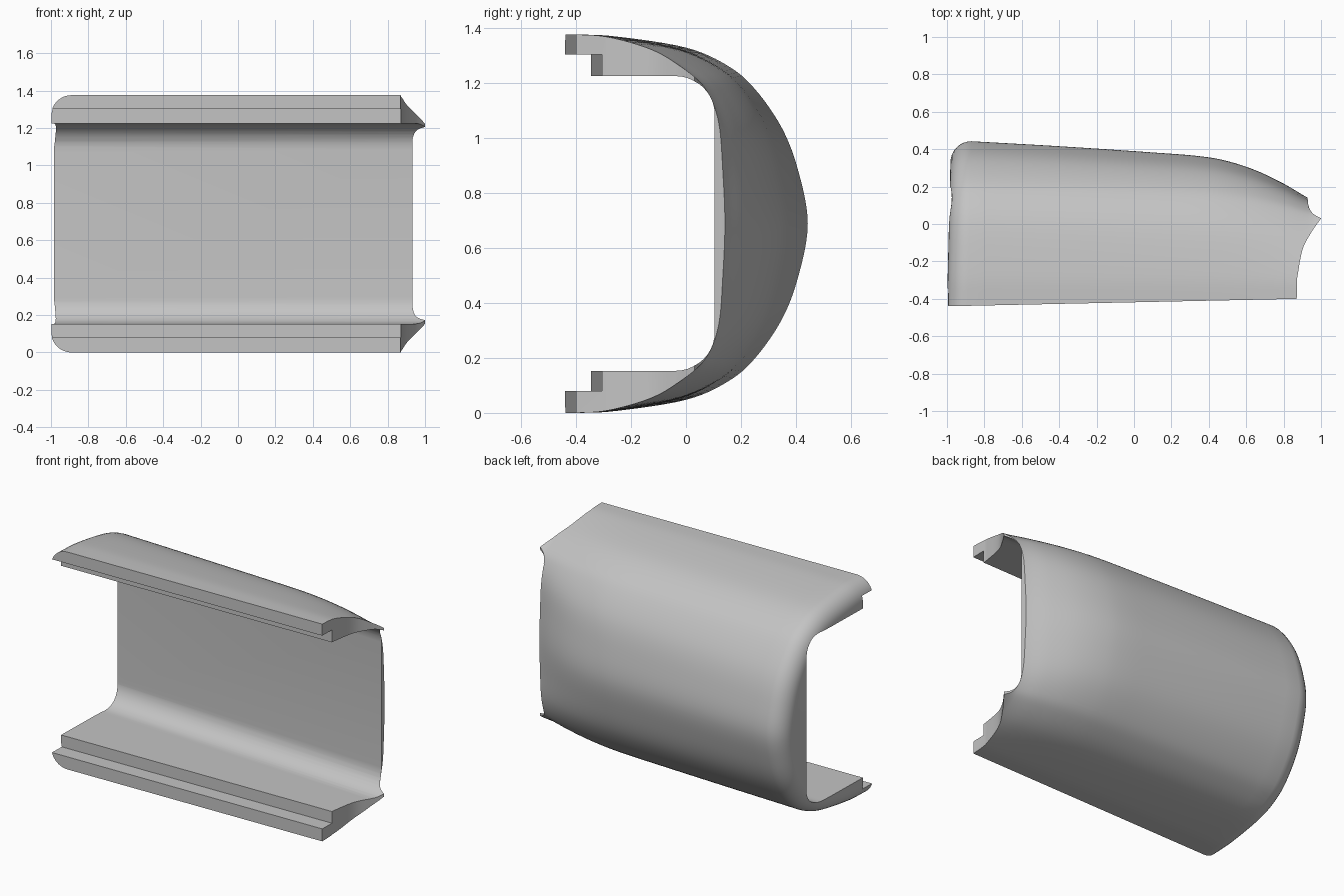
import bpy, bmesh, math
from mathutils import Vector

cube = bpy.data.objects.get("Cube")
if cube:
    bpy.data.objects.remove(cube)

MID = 0.6875  # height of the symmetry plane

grey = bpy.data.materials.new("plain grey")
grey.use_nodes = True
COLOUR = (0.55, 0.55, 0.55, 1)
grey.diffuse_color = COLOUR
grey.node_tree.nodes["Principled BSDF"].inputs["Base Color"].default_value = COLOUR


def smooth_path(points, steps):
    """Catmull-Rom curve through 2D points."""
    pts = [Vector(p) for p in points]
    pts = [2 * pts[0] - pts[1]] + pts + [2 * pts[-1] - pts[-2]]
    out = []
    for a, b, c, d in zip(pts, pts[1:], pts[2:], pts[3:]):
        for i in range(steps):
            t = i / steps
            out.append(0.5 * (2 * b + (c - a) * t + (2 * a - 5 * b + 4 * c - d) * t * t
                              + (3 * b - a - 3 * c + d) * t ** 3))
    return out + [pts[-2]]


def loft(name, rings):
    """Closed solid through rings that have equal point counts."""
    bm = bmesh.new()
    loops = [[bm.verts.new(p) for p in ring] for ring in rings]
    n = len(loops[0])
    for a, b in zip(loops, loops[1:]):
        for i in range(n):
            j = (i + 1) % n
            bm.faces.new((a[i], a[j], b[j], b[i]))
    bm.faces.new(loops[0])
    bm.faces.new(loops[-1])
    bmesh.ops.recalc_face_normals(bm, faces=bm.faces)
    mesh = bpy.data.meshes.new(name)
    bm.to_mesh(mesh)
    bm.free()
    mesh.materials.append(grey)
    obj = bpy.data.objects.new(name, mesh)
    bpy.context.collection.objects.link(obj)
    return obj


def apply_boolean(obj, cutter, operation):
    mod = obj.modifiers.new("cut", 'BOOLEAN')
    mod.operation, mod.object, mod.solver = operation, cutter, 'EXACT'
    bpy.context.view_layer.objects.active = obj
    bpy.ops.object.modifier_apply(modifier=mod.name)
    bpy.data.objects.remove(cutter)


# Half profiles (depth y, height above the symmetry plane)
body = [(-.6, MID), (-.4, MID), (-.25, .68), (0, .64), (.15, .575),
        (.25, .49), (.35, .345), (.41, .185), (.4425, 0)]
nose = [(-.6, MID), (-.4, MID), (-.27, .675), (-.1, .62), (.03, .54),
        (.085, .47), (.12, .36), (.133, .19), (.14, 0)]


def full_profile(half):
    return smooth_path(half + [(y, -z) for y, z in reversed(half[:-1])], 6)


body, nose = full_profile(body), full_profile(nose)


def section(x, blend, inset=0):
    pts = [a.lerp(b, blend) for a, b in zip(body, nose)]
    ring = []
    for i, p in enumerate(pts):
        if 0 < i < len(pts) - 1:
            tangent = (pts[i + 1] - pts[i - 1]).normalized()
        else:
            tangent = Vector((1 if i == 0 else -1, 0))
        y, z = p + inset * Vector((tangent.y, -tangent.x))
        skew = 0.024 * (y + 0.44) * (1 - x) / 2
        ring.append((x + skew, y, z + MID))
    return ring


# Outer shell: rounded at one end, tapering toward the other
R = 0.11
rings = []
for i in range(9):
    t = math.pi / 2 * i / 8
    rings.append(section(-1 + R * (1 - math.cos(t)), 0, R * (1 - math.sin(t))))
spine = smooth_path([(-.89, .4425), (-.4, .415), (.1, .382), (.35, .362), (.5, .335),
                     (.65, .286), (.8, .215), (.93, .14), (1.03, .10)], 5)
for x, back in spine[1:]:
    rings.append(section(x, min((.4425 - back) / .3025, 1.04)))
shell = loft("curved_shell", rings)

# Plan outline: slanted front edge and scooped end
plan = [Vector((-1.1, -.442)), Vector((.87, -.4))]
plan += smooth_path([(.872, -.29), (.9, -.14), (.945, -.05), (1, .03)], 6)
plan += smooth_path([(1, .03), (.958, .055), (.935, .09), (.928, .14)], 5)[1:]
plan += [Vector((.928, .6)), Vector((-1.1, .6))]
outline = loft("outline_cutter", [[(x, y, z) for x, y in plan] for z in (-.2, 1.6)])
apply_boolean(shell, outline, 'INTERSECT')


def channel_section(x, back, low, high, r):
    pts = [(x, -1, low)]
    for cz, start in ((low + r, -90), (high - r, 0)):
        for i in range(11):
            a = math.radians(start + 9 * i)
            pts.append((x, back - r + r * math.cos(a), cz + r * math.sin(a)))
    return pts + [(x, -1, high)]


# Inner channel with rounded corners
channel = loft("channel_cutter", [channel_section(-1.2, .21, .153, 1.224, .14),
                                  channel_section(1.2, .091, .153, 1.224, .14)])
apply_boolean(shell, channel, 'DIFFERENCE')

# Stepped rebate along both front lips
rebate = loft("rebate_cutter", [[(x, y, z) for y, z in
                                 ((-1, .079), (back, .079), (back, 1.302), (-1, 1.302))]
                                for x, back in ((-1.2, -.349), (1.2, -.298))])
apply_boolean(shell, rebate, 'DIFFERENCE')

# Smooth curves, crisp edges
bpy.ops.object.select_all(action='DESELECT')
shell.select_set(True)
bpy.context.view_layer.objects.active = shell
bpy.ops.object.shade_smooth_by_angle(angle=math.radians(30))
